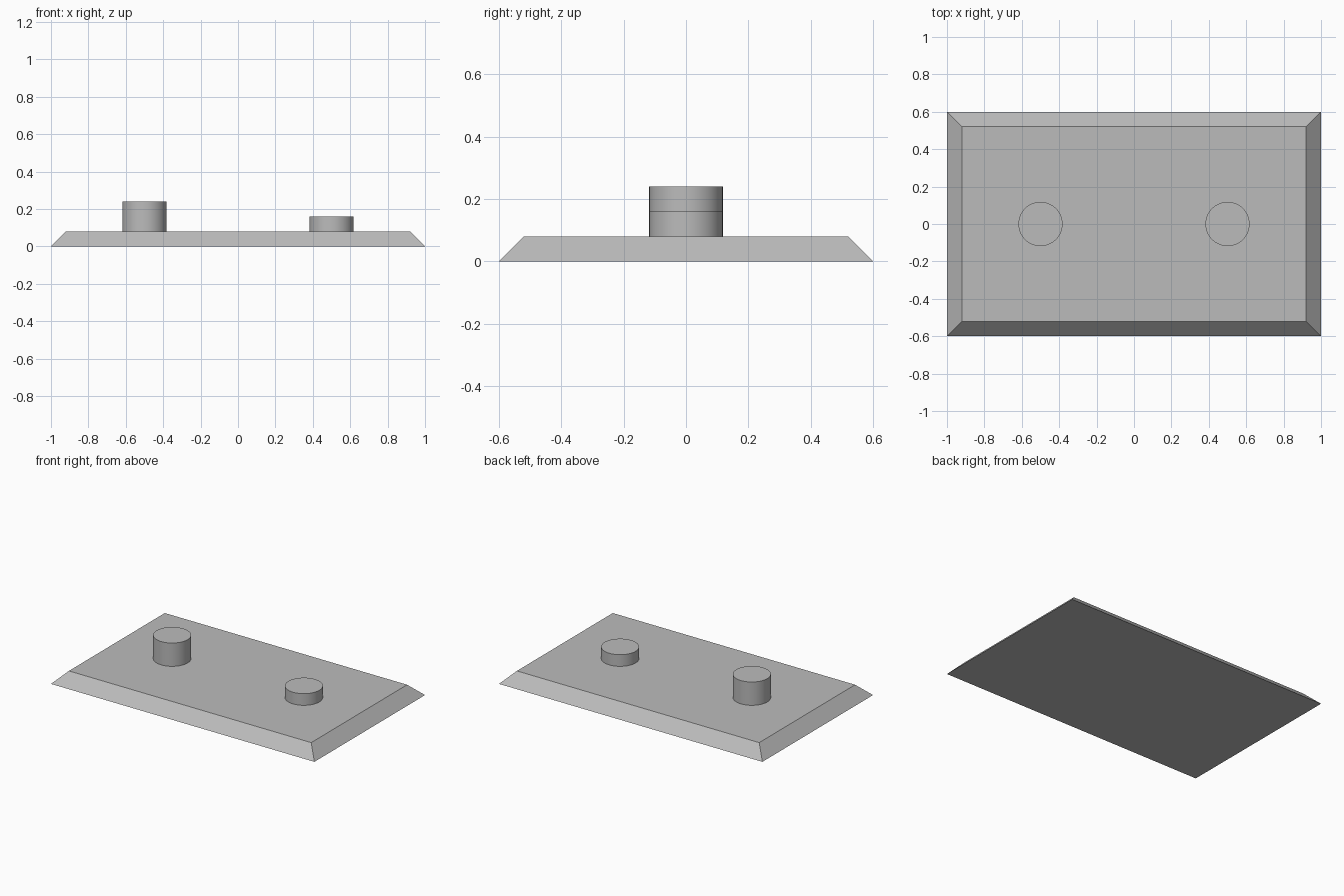
import bpy
import bmesh
import math

default = bpy.data.objects.get("Cube")
if default:
    bpy.data.objects.remove(default, do_unlink=True)

grey = bpy.data.materials.new("plain_grey")
grey.use_nodes = True
colour = (0.5, 0.5, 0.5, 1)
grey.diffuse_color = colour
grey.node_tree.nodes["Principled BSDF"].inputs["Base Color"].default_value = colour

LENGTH, WIDTH, THICK = 2.0, 1.2, 0.08
PEG_RADIUS, PEG_X = 0.118, 0.5


def base_plate():
    """Slab whose four sides slope inwards at 45 degrees."""
    bm = bmesh.new()
    bmesh.ops.create_cube(bm, size=1)
    for v in bm.verts:
        top = v.co.z > 0
        inset = 2 * THICK if top else 0
        v.co.x *= LENGTH - inset
        v.co.y *= WIDTH - inset
        v.co.z = THICK if top else 0
    mesh = bpy.data.meshes.new("base_plate")
    bm.to_mesh(mesh)
    bm.free()
    plate = bpy.data.objects.new("base_plate", mesh)
    bpy.context.collection.objects.link(plate)
    mesh.materials.append(grey)


def peg(name, x, height):
    """Round peg standing on the plate."""
    bpy.ops.mesh.primitive_cylinder_add(
        vertices=64, radius=PEG_RADIUS, depth=height,
        location=(x, 0, THICK + height / 2))
    obj = bpy.context.object
    obj.name = name
    obj.data.materials.append(grey)
    bpy.ops.object.shade_smooth_by_angle(angle=math.radians(30))


base_plate()
peg("tall_peg", -PEG_X, 0.16)
peg("short_peg", PEG_X, 0.08)
